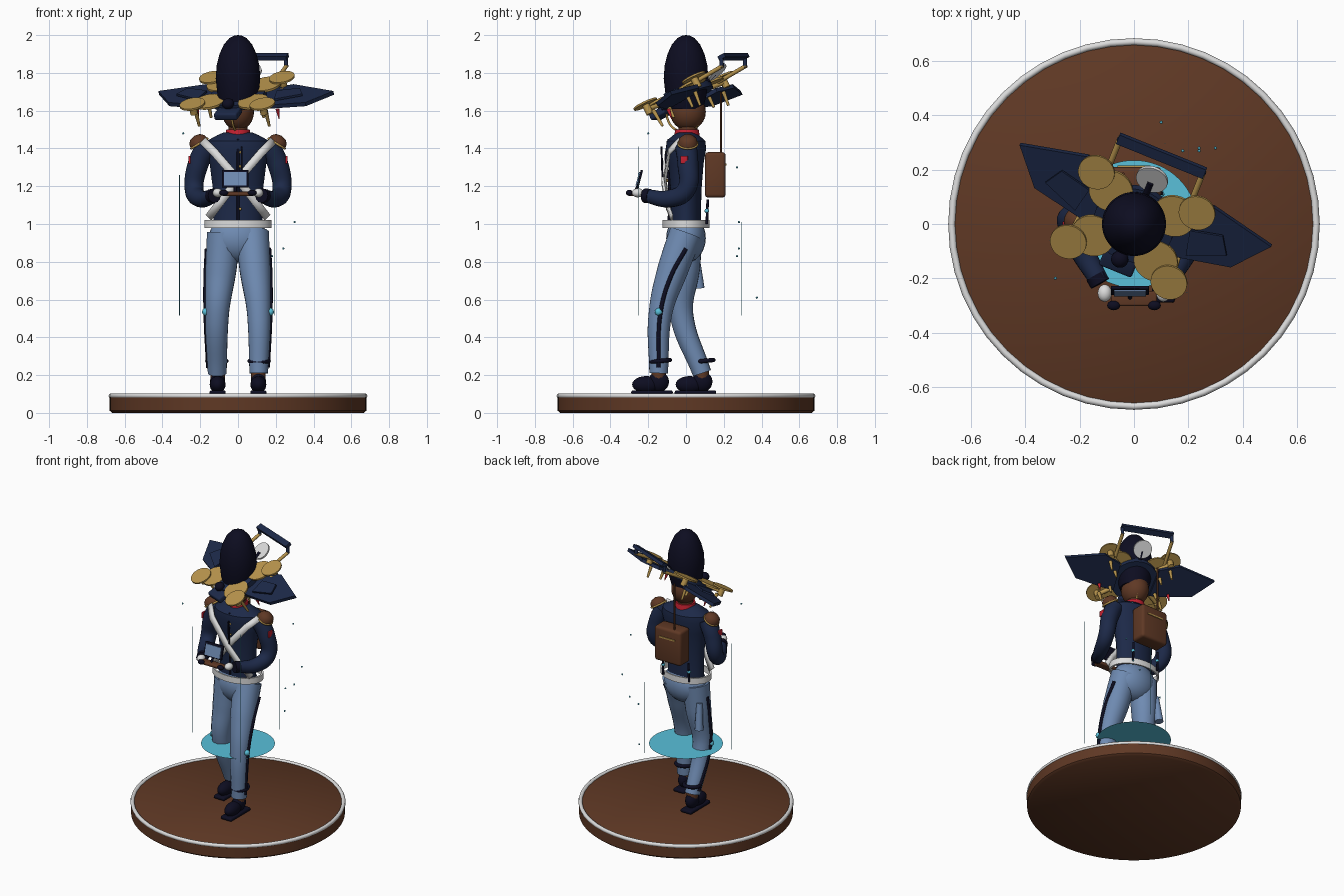
import bpy, bmesh, math
from mathutils import Matrix, Vector

if "Cube" in bpy.data.objects:
    bpy.data.objects.remove(bpy.data.objects["Cube"])


def material(name, r, g, b):
    m = bpy.data.materials.new(name)
    m.use_nodes = True
    m.diffuse_color = (r, g, b, 1)
    m.node_tree.nodes["Principled BSDF"].inputs["Base Color"].default_value = (r, g, b, 1)
    return m


BLACK = material("midnight black", .004, .004, .015)
NAVY = material("navy cloth", .012, .022, .065)
BLUE = material("pale blue cloth", .16, .26, .45)
BROWN = material("brown leather", .115, .04, .018)
WHITE = material("white", .72, .72, .72)
GOLD = material("gold", .48, .3, .075)
RED = material("red", .55, .015, .03)
TEAL = material("teal glow", .1, .53, .7)
I = Matrix()


def finish(name, bm, mat, M=I, smooth=True):
    bmesh.ops.recalc_face_normals(bm, faces=bm.faces)
    me = bpy.data.meshes.new(name)
    bm.to_mesh(me)
    bm.free()
    me.transform(M)
    me.materials.append(mat)
    ob = bpy.data.objects.new(name, me)
    bpy.context.collection.objects.link(ob)
    if smooth:
        bpy.ops.object.select_all(action='DESELECT')
        ob.select_set(True)
        bpy.context.view_layer.objects.active = ob
        bpy.ops.object.shade_smooth_by_angle(angle=math.radians(40))
    return ob


def placed(loc, scale=(1, 1, 1), rot=(0, 0, 0)):
    R = Matrix.Rotation(rot[2], 4, 'Z') @ Matrix.Rotation(rot[1], 4, 'Y') @ Matrix.Rotation(rot[0], 4, 'X')
    return Matrix.Translation(loc) @ R @ Matrix.Diagonal((*scale, 1))


def box(name, loc, size, mat, rot=(0, 0, 0), M=I, bevel=0):
    bm = bmesh.new()
    bmesh.ops.create_cube(bm, size=1, matrix=placed(loc, size, rot))
    if bevel:
        bmesh.ops.bevel(bm, geom=bm.edges[:], offset=bevel, segments=3, affect='EDGES', profile=.5)
    return finish(name, bm, mat, M)


def ball(name, loc, size, mat, rot=(0, 0, 0), M=I, seg=24):
    bm = bmesh.new()
    bmesh.ops.create_uvsphere(bm, u_segments=seg, v_segments=seg // 2, radius=1,
                              matrix=placed(loc, size, rot))
    return finish(name, bm, mat, M)


def lathe(name, profile, mat, loc=(0, 0, 0), scale=(1, 1, 1), rot=(0, 0, 0), M=I, seg=48):
    """Spin (radius, height) points around z."""
    bm = bmesh.new()
    vs = [bm.verts.new((r, 0, z)) for r, z in profile]
    es = [bm.edges.new(p) for p in zip(vs, vs[1:])]
    bmesh.ops.spin(bm, geom=vs + es, axis=(0, 0, 1), cent=(0, 0, 0), angle=math.tau, steps=seg)
    bmesh.ops.remove_doubles(bm, verts=bm.verts, dist=1e-5)
    return finish(name, bm, mat, M @ placed(loc, scale, rot))


def tube(name, pts, radii, mat, M=I, smooth=True, sides=4):
    """Tapering round tube through the points."""
    cu = bpy.data.curves.new(name, 'CURVE')
    cu.dimensions, cu.bevel_depth, cu.bevel_resolution = '3D', 1, sides
    cu.use_fill_caps, cu.resolution_u = True, 8
    sp = cu.splines.new('BEZIER')
    sp.bezier_points.add(len(pts) - 1)
    for i, (bp, p) in enumerate(zip(sp.bezier_points, pts)):
        bp.co = p
        bp.radius = radii[i] if isinstance(radii, (list, tuple)) else radii
        bp.handle_left_type = bp.handle_right_type = 'AUTO' if smooth else 'VECTOR'
    tmp = bpy.data.objects.new(name, cu)
    bpy.context.collection.objects.link(tmp)
    bpy.context.view_layer.update()
    me = bpy.data.meshes.new_from_object(tmp.evaluated_get(bpy.context.evaluated_depsgraph_get()))
    bm = bmesh.new()
    bm.from_mesh(me)
    bpy.data.objects.remove(tmp)
    return finish(name, bm, mat, M)


def plate(name, pts, thick, mat, M=I):
    """Flat polygon with thickness."""
    bm = bmesh.new()
    f = bm.faces.new([bm.verts.new((x, y, -thick / 2)) for x, y in pts])
    ext = bmesh.ops.extrude_face_region(bm, geom=[f])["geom"]
    bmesh.ops.translate(bm, vec=(0, 0, thick), verts=[v for v in ext if isinstance(v, bmesh.types.BMVert)])
    return finish(name, bm, mat, M, False)


def disc(name, loc, r, thick, mat, M=I, rot=(0, 0, 0), seg=32):
    h = thick / 2
    return lathe(name, [(0, -h), (r, -h), (r, h), (0, h)], mat, loc, rot=rot, M=M, seg=seg)


def ring(name, loc, r, tr, mat, scale=(1, 1, 1), rot=(0, 0, 0), M=I):
    prof = [(r + tr * math.cos(a * math.tau / 10), tr * math.sin(a * math.tau / 10)) for a in range(11)]
    return lathe(name, prof, mat, loc, scale, rot, M)


# Display base and glowing disc
lathe("base", [(0, 0), (.665, 0), (.68, .012), (.68, .085), (.67, .092), (0, .092)], BROWN, seg=96)
ring("base_rim", (0, 0, .09), .672, .013, WHITE)
bm = bmesh.new()
bmesh.ops.create_circle(bm, cap_ends=True, segments=64, radius=.235, matrix=placed((0, 0, .5)))
finish("glow_disc", bm, TEAL, smooth=False)
for x, y, top in ((-.31, -.06, 1.26), (.195, -.253, 1.41), (.115, .296, 1.01)):
    tube("light_wire", [(x, y, .515), (x, y, top)], .0018, TEAL, smooth=False, sides=1)

# Legs and shoes: the left leg steps forward
for s, knee, ankle in ((1, -.135, -.145), (-1, -.025, .085)):
    tube("trouser_leg", [(s * .075, 0, .95), (s * .09, knee * .55 + .005, .76), (s * .11, knee, .53),
                         (s * .11, ankle, .21)], [.09, .083, .063, .05], BLUE, sides=6)
    tube("leg_stripe", [(s * .165, .0, .87), (s * .172, knee * .6, .72), (s * .172, knee, .53),
                        (s * .158, ankle, .24)], .011, BLACK)
    ball("knee_light", (s * .172, knee - .01, .535), (.018, .02, .02), TEAL)
    tube("sock", [(s * .108, ankle, .25), (s * .108, ankle, .15)], .038, BROWN)
    ring("ankle_band", (s * .112, ankle + .01, .275), .05, .012, BLACK, rot=(.1, 0, 0))
    ball("shoe_toe", (s * .108, ankle - .065, .15), (.042, .075, .045), BLACK)
    ball("shoe_heel", (s * .108, ankle, .165), (.04, .055, .055), BLACK)
    box("shoe_sole", (s * .108, ankle - .035, .107), (.085, .22, .024), BLACK, bevel=.01)
ball("trouser_seat", (0, 0, .925), (.155, .105, .13), BLUE)
tube("hip_pouch", [(-.14, .05, .84), (-.15, .07, .66)], [.02, .028], BLUE)

# Belt and jacket
lathe("belt", [(.165, -.02), (.178, -.02), (.178, .022), (.165, .022), (.165, -.02)], WHITE,
      (0, 0, 1), (1, .7, 1))
lathe("jacket", [(0, .97), (.13, .97), (.128, 1.06), (.132, 1.18), (.15, 1.32), (.172, 1.4), (.165, 1.44),
                 (.11, 1.47), (.075, 1.485), (0, 1.485)], NAVY, scale=(1, .62, 1))
lathe("cape_collar", [(.07, 1.475), (.1, 1.46), (.13, 1.42)], NAVY, scale=(1, .75, 1))
tube("jacket_placket", [(0, -.09, 1.02), (0, -.088, 1.2), (0, -.104, 1.36), (0, -.09, 1.45)], .007, BLACK)
for i in range(5):
    ball("jacket_button", (.012, -.1, 1.08 + i * .075), (.008, .006, .008), GOLD, seg=12)

# Chest straps, arms and shoulder details
for s in (1, -1):
    bm = bmesh.new()
    path = [(-.185, -.04, 1.44), (-.13, -.095, 1.385), (0, -.118, 1.235), (.09, -.102, 1.12), (.155, -.07, 1.035)]
    rows = [[bm.verts.new((s * x + s * o, y - .006 * s, z + o)) for o in (-.015, .015)] for x, y, z in path]
    for a, b in zip(rows, rows[1:]):
        bm.faces.new((a[0], a[1], b[1], b[0]))
    strap = finish("chest_strap", bm, WHITE)
    mod = strap.modifiers.new("thickness", 'SOLIDIFY')
    mod.thickness, mod.offset = .014, 0
    tube("sleeve", [(s * .165, 0, 1.41), (s * .21, .01, 1.32), (s * .232, .0, 1.18), (s * .2, -.08, 1.135),
                    (s * .125, -.215, 1.15)], [.058, .056, .05, .047, .035], NAVY, sides=6)
    tube("cuff", [(s * .142, -.19, 1.148), (s * .125, -.22, 1.15)], .038, BLACK)
    ball("glove", (s * .108, -.255, 1.165), (.026, .032, .024), WHITE)
    ball("control_stick", (s * .075, -.3, 1.165), (.024, .018, .016), BLACK)
    lathe("shoulder_pad", [(.052, 0), (.047, .025), (.03, .042), (0, .05), ], BROWN, (s * .205, .01, 1.425),
          rot=(0, s * .55, 0))
    ring("shoulder_trim", (s * .205, .01, 1.425), .05, .006, GOLD, rot=(0, s * .55, 0))
    box("sleeve_badge", (s * .257, -.01, 1.34), (.012, .04, .042), RED, bevel=.004)
    ball("elbow_light", (s * .25, -.05, 1.145), (.013, .016, .016), TEAL)
    ball("back_light", (s * .1, .11, 1.07), (.012, .012, .012), TEAL)
    tube("back_cord", [(s * .1, .11, 1.0), (s * .1, .115, 1.13)], .007, BLACK)

# Hand-held controller with tilted screen
box("controller", (0, -.275, 1.16), (.17, .055, .022), BROWN, bevel=.008)
tilt = (-.25, 0, 0)
box("screen_frame", (-.015, -.245, 1.24), (.14, .012, .095), BLACK, tilt, bevel=.003)
box("screen_glass", (-.015, -.254, 1.239), (.118, .008, .073), BLUE, tilt)
tube("screen_stem", [(-.015, -.275, 1.16), (-.015, -.255, 1.2)], .008, BLACK)
tube("chest_aerial", [(.02, -.125, 1.25), (.02, -.13, 1.41)], .005, BLACK)

# Backpack
box("backpack", (0, .155, 1.26), (.205, .11, .24), BROWN, bevel=.018)
box("backpack_clasp", (0, .212, 1.315), (.12, .006, .01), GOLD)
tube("backpack_aerial", [(-.04, .185, 1.37), (-.04, .185, 1.7)], .005, BROWN)

# Head and tall fur hat
tube("neck", [(0, .01, 1.45), (0, .01, 1.54)], .05, BROWN)
lathe("red_collar", [(.068, 1.465), (.062, 1.5), (.052, 1.5), (.052, 1.465)], RED, (0, .005, 0))
ball("head", (0, .01, 1.595), (.085, .095, .1), BROWN)
ring("chin_strap", (0, -.01, 1.585), .098, .006, GOLD, rot=(.35, math.pi / 2, 0))
lathe("fur_hat", [(0, 1.6), (.09, 1.61), (.108, 1.68), (.118, 1.77), (.113, 1.84), (.098, 1.9),
                  (.075, 1.95), (.045, 1.985), (.02, 1.997), (0, 2)], BLACK)

# Winged rotor craft around the hat, turned and pitched up at the back
D = placed((0, 0, 1.68), rot=(math.radians(27), 0, math.radians(-22)))
lathe("craft_ring", [(.1, -.02), (.15, -.02), (.15, .015), (.1, .015), (.1, -.02)], NAVY, M=D)
for s in (1, -1):
    plate("wing", [(s * .13, .12), (s * .25, .175), (s * .5, .11), (s * .39, -.03), (s * .2, -.07),
                   (s * .12, -.08)], .022, NAVY, D @ placed((0, 0, -.025), rot=(0, s * .03, 0)))
    plate("wing_panel", [(s * .2, .06), (s * .32, .09), (s * .36, .02), (s * .22, -.04)], .012, NAVY,
          D @ placed((0, 0, -.006)))
    for t in (1, -1):
        tube("rotor_arm", [(s * .1, t * .07, 0), (s * .2, t * .155, 0)], .014, GOLD, D)
        disc("rotor_disc", (s * .2, t * .155, .028), .068, .01, GOLD, D)
        disc("inner_disc", (s * .125, t * .1, .014), .082, .012, GOLD, D)
        tube("rotor_hub", [(s * .2, t * .155, -.03), (s * .2, t * .155, .03)], .02, GOLD, D)
        tube("landing_pin", [(s * .2, t * .13, -.02), (s * .2, t * .12, -.12)], [.012, .007], GOLD, D)
        tube("inner_pin", [(s * .15, t * .06, -.02), (s * .15, t * .06, -.1)], [.012, .007], GOLD, D)
    tube("red_tip", [(s * .23, -.04, -.06), (s * .23, -.045, -.115)], [.011, .003], RED, D)
    tube("tail_rail", [(s * .165, .12, .01), (s * .165, .32, .015)], .011, GOLD, D)
    tube("tail_post", [(s * .165, .31, .01), (s * .165, .33, .055)], .011, NAVY, D)
box("tail_bar", (0, .335, .06), (.345, .04, .022), NAVY, M=D)
box("nose_block", (0, -.17, -.02), (.13, .09, .04), NAVY, M=D, bevel=.01)
ball("nose_camera", (0, -.145, .025), (.032, .032, .028), BLACK, M=D)
disc("tail_dish", (0, .215, .03), .06, .012, WHITE, D, rot=(.3, 0, 0))
tube("dish_stem", [(0, .1, 0), (0, .2, .03)], .012, BLACK, D)

# Drifting sparks
for p in ((.3, .28, 1.01), (.24, .28, .87), (.18, .27, .83), (.1, .375, .61), (-.29, -.2, 1.48), (.24, .27, 1.3)):
    ball("spark", p, (.006, .006, .006), TEAL, seg=8)
